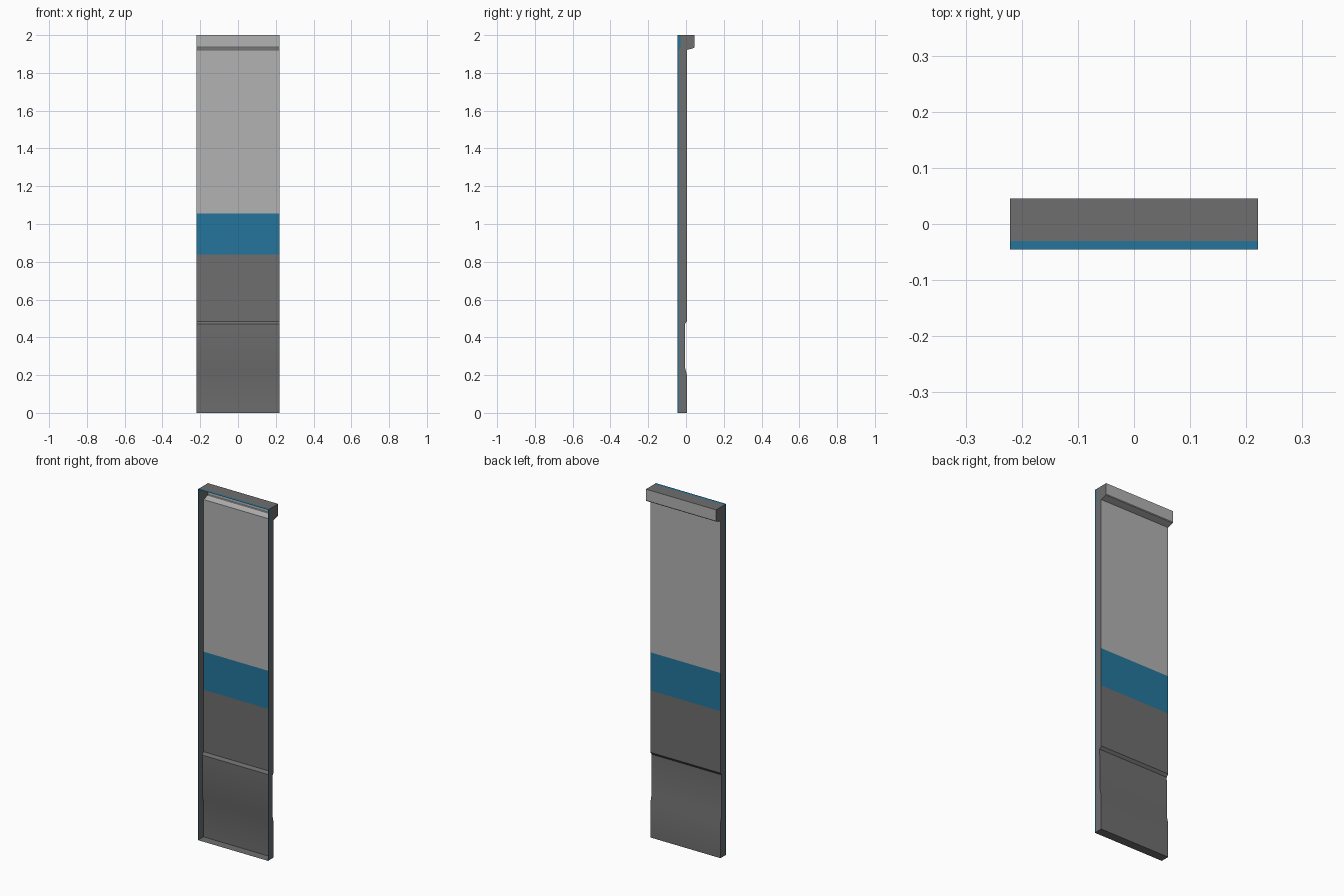
import bpy, bmesh

if "Cube" in bpy.data.objects:
    bpy.data.objects.remove(bpy.data.objects["Cube"])

HALF_W, FRONT = 0.221, -0.045


def material(name, rgb):
    m = bpy.data.materials.new(name)
    m.diffuse_color = (*rgb, 1)
    m.use_nodes = True
    m.node_tree.nodes["Principled BSDF"].inputs["Base Color"].default_value = m.diffuse_color
    return m


LIGHT, DARK, BLUE = 0, 1, 2
mats = [material("light grey", (0.445, 0.445, 0.445)),
        material("dark grey", (0.156, 0.156, 0.156)),
        material("blue", (0.018, 0.178, 0.332))]

# Back sheet profile (y, z), bottom to top: plinth, recess, flat wall, cornice
profile = [(0.005, 0), (0.005, 0.20), (-0.005, 0.24), (-0.006, 0.47),
           (0.005, 0.485), (0.005, 0.838), (0.005, 1.055), (0.005, 1.922),
           (0.012, 1.923), (0.042, 1.932), (0.045, 1.936), (0.045, 2.0)]


def edge_y(z):
    # rear limit of the blue front edging, wider beside the cornice
    return -0.030 if z > 1.93 else -0.036


def make(name, quads):
    bm = bmesh.new()
    for pts, mat in quads:
        f = bm.faces.new([bm.verts.new(p) for p in pts])
        f.material_index = mat
    bmesh.ops.remove_doubles(bm, verts=bm.verts, dist=1e-5)
    me = bpy.data.meshes.new(name)
    bm.to_mesh(me)
    bm.free()
    for m in mats:
        me.materials.append(m)
    ob = bpy.data.objects.new(name, me)
    bpy.context.collection.objects.link(ob)
    return ob


def band_colour(z):
    return LIGHT if z > 1.055 else BLUE if z > 0.838 else DARK


segments = list(zip(profile, profile[1:]))
W = HALF_W

# Back sheet with colour bands by height
sheet = make("wall_sheet", [
    ([(W, y0, z0), (-W, y0, z0), (-W, y1, z1), (W, y1, z1)],
     band_colour((z0 + z1) / 2))
    for (y0, z0), (y1, z1) in segments])

# Side walls with a blue front edging
for name, s in (("right_side", 1), ("left_side", -1)):
    x, quads = s * W, []
    for (y0, z0), (y1, z1) in segments:
        e0, e1 = edge_y(z0), edge_y(z1)
        for a0, b0, a1, b1, mat in ((e0, y0, e1, y1, DARK),
                                    (FRONT, e0, FRONT, e1, BLUE)):
            pts = [(x, a0, z0), (x, b0, z0), (x, b1, z1), (x, a1, z1)]
            quads.append((pts if s > 0 else pts[::-1], mat))
    make(name, quads)


def slab(y0, y1, z):
    return [(-W, y0, z), (W, y0, z), (W, y1, z), (-W, y1, z)]


# Top and bottom closing faces
make("top_cap", [(slab(-0.030, 0.045, 2.0), DARK),
                 (slab(FRONT, -0.030, 2.0), BLUE)])
make("base", [(slab(FRONT, 0.005, 0.0)[::-1], DARK)])

# Soft shading across the gentle bends of the sheet
bpy.context.view_layer.objects.active = sheet
sheet.select_set(True)
bpy.ops.object.shade_smooth_by_angle(angle=0.5)
